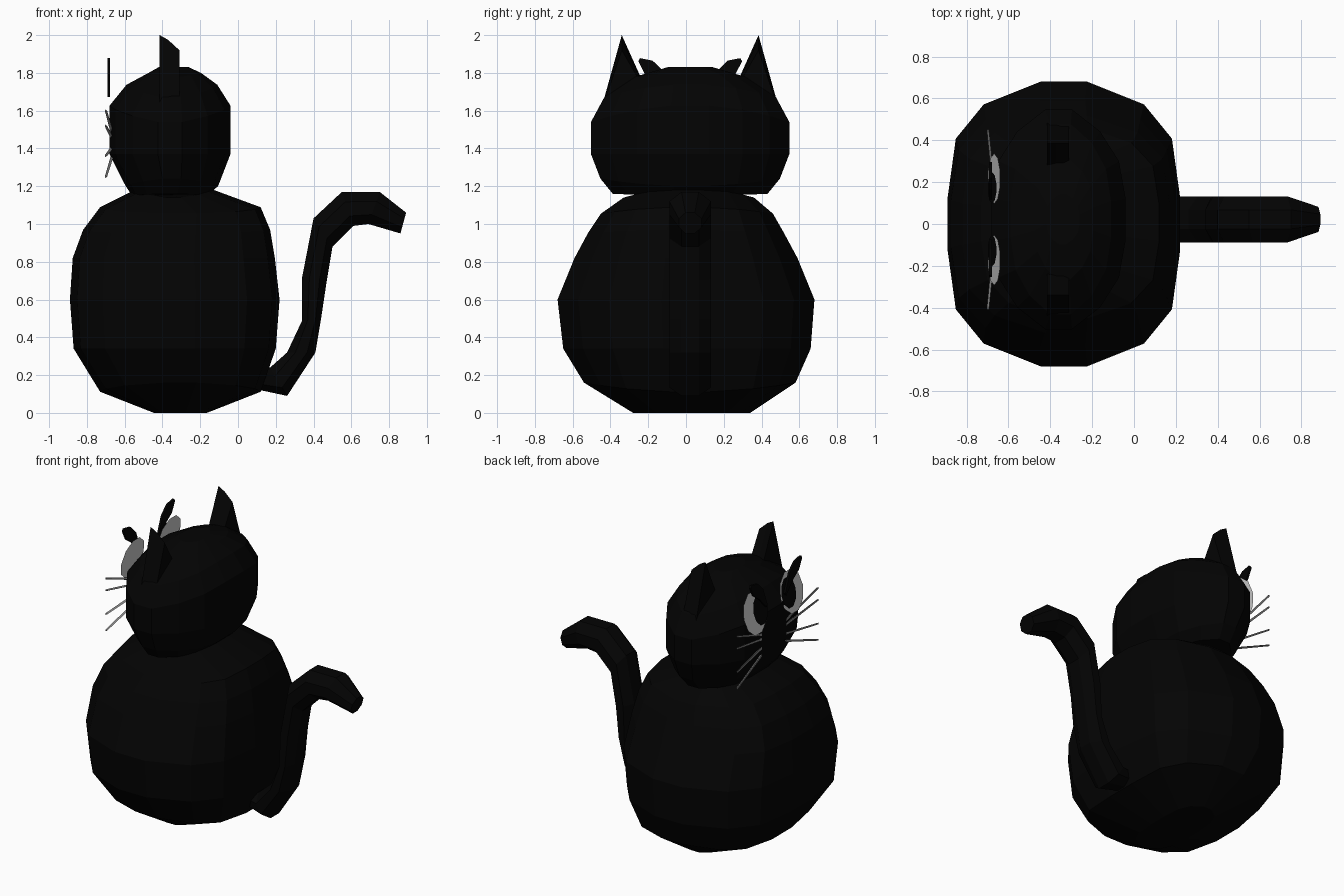
import bpy, bmesh, math
from mathutils import Vector

if "Cube" in bpy.data.objects:
    bpy.data.objects.remove(bpy.data.objects["Cube"])

CY = 0.022  # symmetry plane of the head and tail


def material(name, v):
    m = bpy.data.materials.new(name)
    m.diffuse_color = (v, v, v, 1)
    m.use_nodes = True
    m.node_tree.nodes["Principled BSDF"].inputs["Base Color"].default_value = m.diffuse_color
    return m


BLACK = material("black_fur", 0.001)
GREY = material("grey_eye", 0.55)
WHISKER = material("grey_whisker", 0.25)


def loft(name, rings, mat):
    """Skin a list of equal-sized point rings and cap both ends."""
    bm = bmesh.new()
    loops = [[bm.verts.new(p) for p in r] for r in rings]
    n = len(loops[0])
    for a, b in zip(loops, loops[1:]):
        for i in range(n):
            j = (i + 1) % n
            bm.faces.new((a[i], a[j], b[j], b[i]))
    bm.faces.new(loops[0])
    if len(loops) > 1:
        bm.faces.new(loops[-1])
        bmesh.ops.recalc_face_normals(bm, faces=bm.faces)
    me = bpy.data.meshes.new(name)
    bm.to_mesh(me)
    bm.free()
    me.materials.append(mat)
    ob = bpy.data.objects.new(name, me)
    bpy.context.collection.objects.link(ob)
    return ob


def outline(q):
    """16-sided rounded-box outline from one quadrant."""
    return (q + [(-u, v) for u, v in reversed(q)] + [(-u, -v) for u, v in q]
            + [(u, -v) for u, v in reversed(q)])


BODY = outline([(1, .19), (.93, .6), (.69, .84), (.2, 1)])
HEAD = outline([(1, .19), (.9, .53), (.62, .80), (.2, 1)])


def rounded(shape, zx, zy, cx, cy, hx, hy):
    """Ring whose height is zx at the x ends and zy at the y ends."""
    return [(cx + u * hx, cy + v * hy, zx + (zy - zx) * v * v) for u, v in shape]


# Body
loft("body", [rounded(BODY, *r) for r in [
    (0, 0, -.305, .03, .14, .31), (.11, .16, -.305, .02, .425, .56),
    (.34, .34, -.335, .005, .535, .655), (.60, .60, -.335, 0, .555, .68),
    (.82, .82, -.34, 0, .535, .59), (.97, .95, -.325, 0, .495, .52),
    (1.09, 1.055, -.305, .005, .425, .455), (1.19, 1.14, -.34, .015, .19, .345)]], BLACK)

# Head
loft("head", [rounded(HEAD, *r) for r in [
    (1.15, 1.16, -.36, CY, .20, .41), (1.20, 1.24, -.35, CY, .245, .475),
    (1.37, 1.37, -.36, CY, .32, .525), (1.63, 1.54, -.36, CY, .32, .525),
    (1.74, 1.67, -.35, CY, .24, .455), (1.80, 1.78, -.335, CY, .14, .29),
    (1.83, 1.83, -.34, CY, .08, .12)]], BLACK)

# Tail: pairs of outer and inner profile points, with half width
tail = []
for (x0, z0), (x1, z1), w in [
        ((.04, .24), (.12, .12), .08), ((.17, .24), (.26, .09), .11),
        ((.26, .32), (.41, .32), .11), ((.34, .49), (.44, .50), .11),
        ((.34, .72), (.47, .70), .11), ((.40, 1.03), (.50, .88), .11),
        ((.55, 1.17), (.61, .99), .11), ((.75, 1.17), (.69, 1.0), .11),
        ((.89, 1.06), (.86, .95), .06)]:
    mid = Vector(((x0 + x1) / 2, 0, (z0 + z1) / 2))
    half = Vector((x1 - x0, 0, z1 - z0)) / 2
    k = 1 / math.cos(math.pi / 8)
    ring = []
    for i in range(8):
        a = (i + .5) * math.pi / 4
        ring.append(mid + half * math.cos(a) * k + Vector((0, CY + w * math.sin(a) * k, 0)))
    tail.append(ring)
loft("tail", tail, BLACK)


def disc(name, x, y, z, ry, rz, tilt, mat):
    """Flat disc facing -x, its top leaning back by tilt."""
    ring = []
    for i in range(10):
        a = i * math.tau / 10
        ring.append((x + tilt * math.sin(a), y - ry * math.cos(a), z + rz * math.sin(a)))
    return loft(name, [ring], mat)


for s, side in ((1, "left"), (-1, "right")):
    # Ears
    loft(side + "_ear", [[(x, CY + s * .49, 1.54), (x, CY + s * .362, tip), (x, CY + s * .2, 1.64)]
                         for x, tip in ((-.415, 2.0), (-.37, 1.975), (-.31, 1.92))], BLACK)
    # Eyes with large pupils shifted towards the nose
    disc(side + "_eye", -.668, CY + s * .195, 1.66, .12, .14, .03, GREY)
    disc(side + "_pupil", -.678, CY + s * .15, 1.67, .075, .10, .021, BLACK)
    # Brows: thin tapered blades slanting up and outwards
    brow = [(.10, 1.68, .008), (.16, 1.78, .03), (.22, 1.83, .035), (.27, 1.87, .008)]
    loft(side + "_brow", [[(-.692, CY + s * (y - h * .6), z + h), (-.678, CY + s * (y - h * .6), z + h),
                           (-.678, CY + s * (y + h * .6), z - h), (-.692, CY + s * (y + h * .6), z - h)]
                          for y, z, h in brow], BLACK)
    # Whiskers
    for i, (z0, z1) in enumerate(((1.49, 1.60), (1.46, 1.52), (1.40, 1.36), (1.35, 1.25))):
        loft(f"{side}_whisker_{i + 1}", [
            [(x + r * math.cos(a), y, z + r * math.sin(a)) for a in (0, 2.09, 4.19)]
            for x, y, z, r in ((-.67, CY + s * .13, z0, .009), (-.70, CY + s * .43, z1, .007))], WHISKER)
